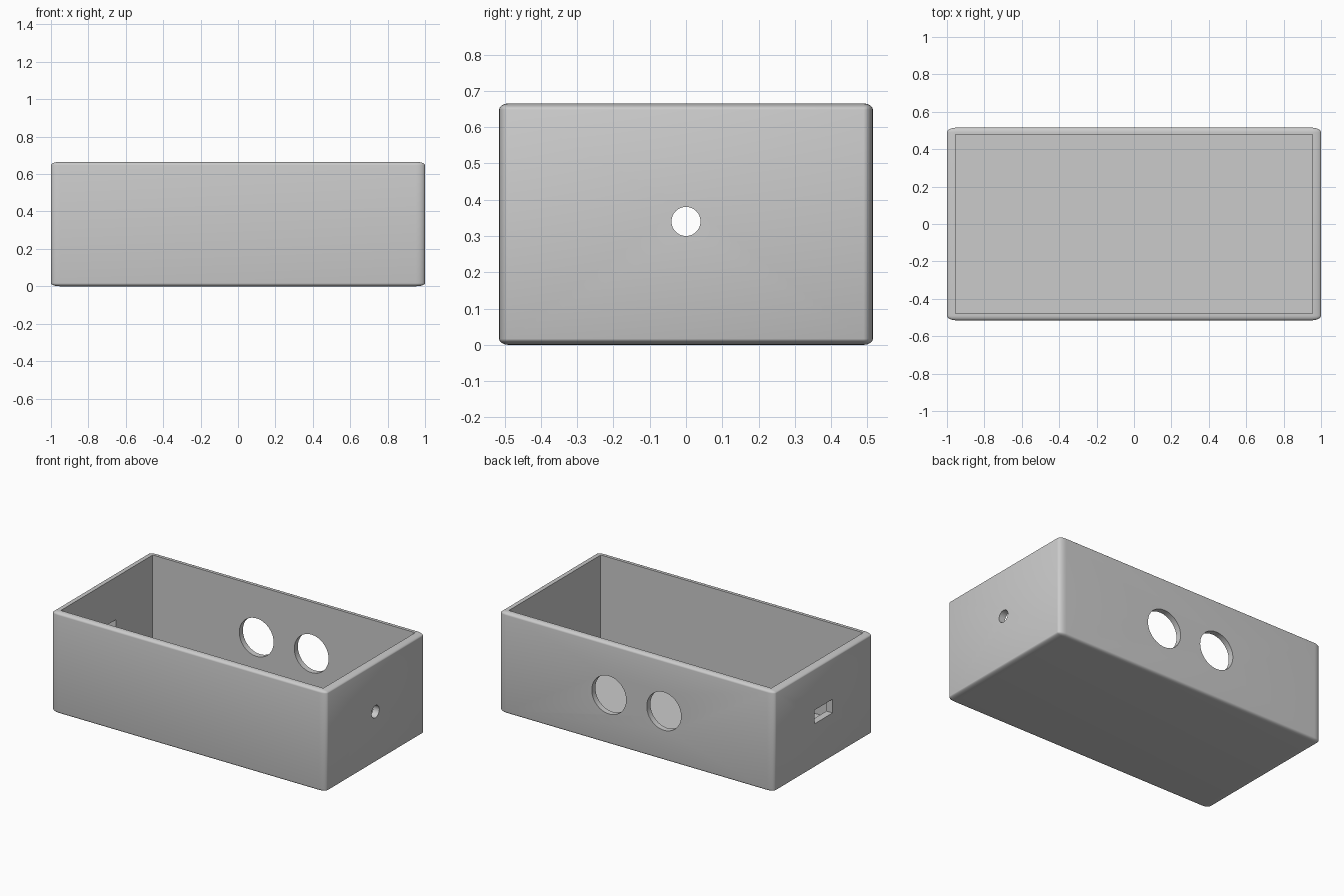
import bpy
from math import pi

if "Cube" in bpy.data.objects:
    bpy.data.objects.remove(bpy.data.objects["Cube"], do_unlink=True)

grey = bpy.data.materials.new("light_grey")
grey.use_nodes = True
colour = (0.6, 0.6, 0.6, 1)
grey.diffuse_color = colour
grey.node_tree.nodes["Principled BSDF"].inputs["Base Color"].default_value = colour

WIDTH, DEPTH, HEIGHT = 2, 1.03, 0.665
FLOOR = 0.04


def box(name, size, location):
    bpy.ops.mesh.primitive_cube_add(size=1, location=location)
    ob = bpy.context.object
    ob.name = name
    ob.scale = size
    return ob


def drill(name, radius, location, rotation):
    bpy.ops.mesh.primitive_cylinder_add(vertices=48, radius=radius, depth=0.3,
                                        location=location, rotation=rotation)
    bpy.context.object.name = name
    return bpy.context.object


# Outer shell: rounded in unit space, so the rounding stretches with the size
case = box("case", (WIDTH, DEPTH, HEIGHT), (0, 0, HEIGHT / 2))
case.data.materials.append(grey)
rounding = case.modifiers.new("rounding", 'BEVEL')
rounding.width = 0.025
rounding.segments = 6

# Cavity, two large back holes, round side hole and rectangular side slot
cutters = [
    box("cavity_cutter", (1.91, 0.955, HEIGHT), (0, 0, FLOOR + HEIGHT / 2)),
    drill("side_hole_cutter", 0.04, (1, 0, 0.34), (0, pi / 2, 0)),
    box("side_slot_cutter", (0.3, 0.19, 0.09), (-1, 0, 0.34)),
]
for x in (-0.2, 0.2):
    cutters.append(drill("back_hole_cutter", 0.125, (x, DEPTH / 2, 0.325), (pi / 2, 0, 0)))

for cutter in cutters:
    cutter.hide_render = True
    cutter.display_type = 'WIRE'
    cut = case.modifiers.new(cutter.name, 'BOOLEAN')
    cut.operation = 'DIFFERENCE'
    cut.solver = 'EXACT'
    cut.object = cutter

# Bake the cuts, then discard the helpers
bpy.ops.object.select_all(action='DESELECT')
case.select_set(True)
bpy.context.view_layer.objects.active = case
for modifier in list(case.modifiers):
    bpy.ops.object.modifier_apply(modifier=modifier.name)
for cutter in cutters:
    bpy.data.objects.remove(cutter, do_unlink=True)
bpy.ops.object.transform_apply(location=False, rotation=False, scale=True)
bpy.ops.object.shade_smooth_by_angle(angle=pi / 6)
